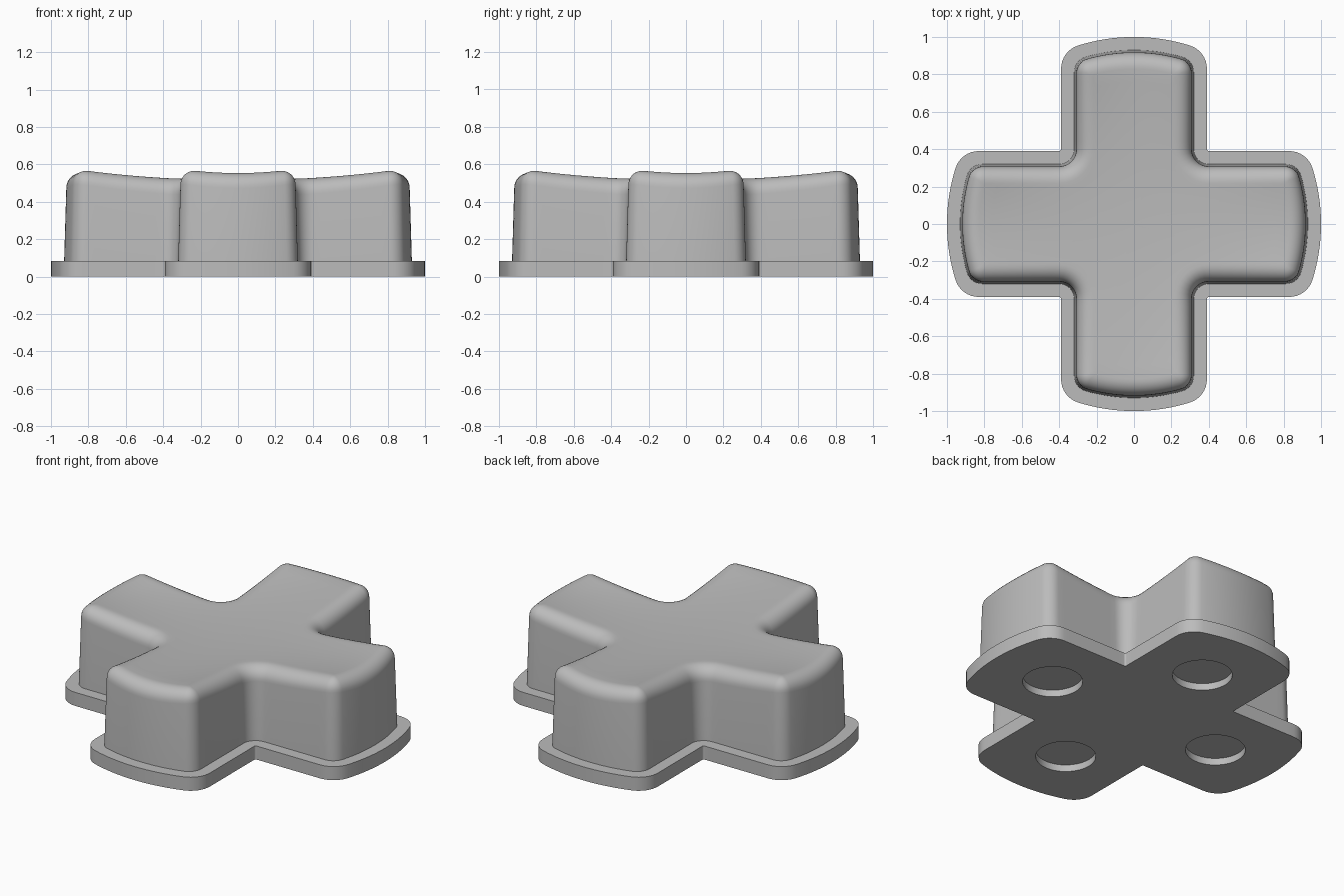
import bpy, bmesh
from math import sin, cos, pi, atan2, sqrt

if "Cube" in bpy.data.objects:
    bpy.data.objects.remove(bpy.data.objects["Cube"])

grey = bpy.data.materials.new("mid grey")
grey.use_nodes = True
grey.diffuse_color = (0.5, 0.5, 0.5, 1)
grey.node_tree.nodes["Principled BSDF"].inputs["Base Color"].default_value = (0.5, 0.5, 0.5, 1)


def arc(cx, cy, r, a, b, n):
    return [(cx + r * cos(a + (b - a) * i / n), cy + r * sin(a + (b - a) * i / n))
            for i in range(n + 1)]


def cross_outline(inset, corner):
    """Cross with domed arm ends, rounded outer corners and filleted inner corners."""
    half, reach, inner = 0.39 - inset, 1.0 - inset, 0.01 + inset
    cx = half - corner
    cy = sqrt((reach - corner) ** 2 - cx ** 2)
    a = atan2(cy, cx)
    low = half + inner
    side = [(half, low + (cy - low) * i / 10) for i in range(1, 10)]
    arm = arc(low, low, inner, 1.5 * pi, pi, 8) + side
    arm += arc(cx, cy, corner, 0, a, 8)
    arm += arc(0, 0, reach, a, pi - a, 16)[1:-1]
    arm += arc(-cx, cy, corner, pi - a, pi, 8)
    arm += [(-x, y) for x, y in reversed(side)]
    points = []
    for _ in range(4):
        points += arm
        arm = [(-y, x) for x, y in arm]
    return points


def dish(x, y):
    """Height of the hollowed thumb surface."""
    return 0.512 + 0.06 * (x * x + y * y) + 0.35 * x * x * y * y


def loft(name, rings, peak=None):
    bm = bmesh.new()
    loops = [[bm.verts.new(p) for p in ring] for ring in rings]
    n = len(loops[0])
    for lower, upper in zip(loops, loops[1:]):
        for i in range(n):
            j = (i + 1) % n
            bm.faces.new((lower[i], lower[j], upper[j], upper[i]))
    bm.faces.new(loops[0][::-1])
    if peak:
        tip = bm.verts.new(peak)
        for i in range(n):
            bm.faces.new((loops[-1][i], loops[-1][(i + 1) % n], tip))
    else:
        bm.faces.new(loops[-1])
    bmesh.ops.recalc_face_normals(bm, faces=bm.faces)
    mesh = bpy.data.meshes.new(name)
    bm.to_mesh(mesh)
    bm.free()
    mesh.materials.append(grey)
    obj = bpy.data.objects.new(name, mesh)
    bpy.context.collection.objects.link(obj)
    return obj


def activate(obj):
    bpy.ops.object.select_all(action="DESELECT")
    obj.select_set(True)
    bpy.context.view_layer.objects.active = obj


# Base flange
edge = cross_outline(0, 0.13)
flange = loft("base_flange", [[(x, y, z) for x, y in edge] for z in (0, 0.083)])

# Round recesses under each arm
for k in range(4):
    disc = arc(0.59 * cos(k * pi / 2), 0.59 * sin(k * pi / 2), 0.167, 0, 2 * pi, 48)[:-1]
    cutter = loft("recess_cutter", [[(x, y, z) for x, y in disc] for z in (-0.1, 0.042)])
    cutter.hide_render = True
    activate(flange)
    cut = flange.modifiers.new("recess", "BOOLEAN")
    cut.operation = "DIFFERENCE"
    cut.solver = "EXACT"
    cut.object = cutter
    bpy.ops.object.modifier_apply(modifier=cut.name)
    bpy.data.objects.remove(cutter)

# Button body: tapered wall, rolled top edge, hollowed top
FILLET, TAPER = 0.09, 0.012
rings = [[(x, y, 0.07) for x, y in cross_outline(0.07, 0.085)]]
for i in range(9):
    t = i / 8 * pi / 2
    inset = FILLET * (1 - cos(t))
    ring = cross_outline(0.07 + TAPER + inset, max(0.02, 0.08 - inset))
    rings.append([(x, y, dish(x, y) - FILLET * (1 - sin(t))) for x, y in ring])
for i in range(1, 12):
    s = 1 - i / 12
    rings.append([(x * s, y * s, dish(x * s, y * s)) for x, y in ring])
body = loft("button_body", rings, (0, 0, dish(0, 0)))

for obj in (flange, body):
    activate(obj)
    bpy.ops.object.shade_smooth_by_angle(angle=0.6)
